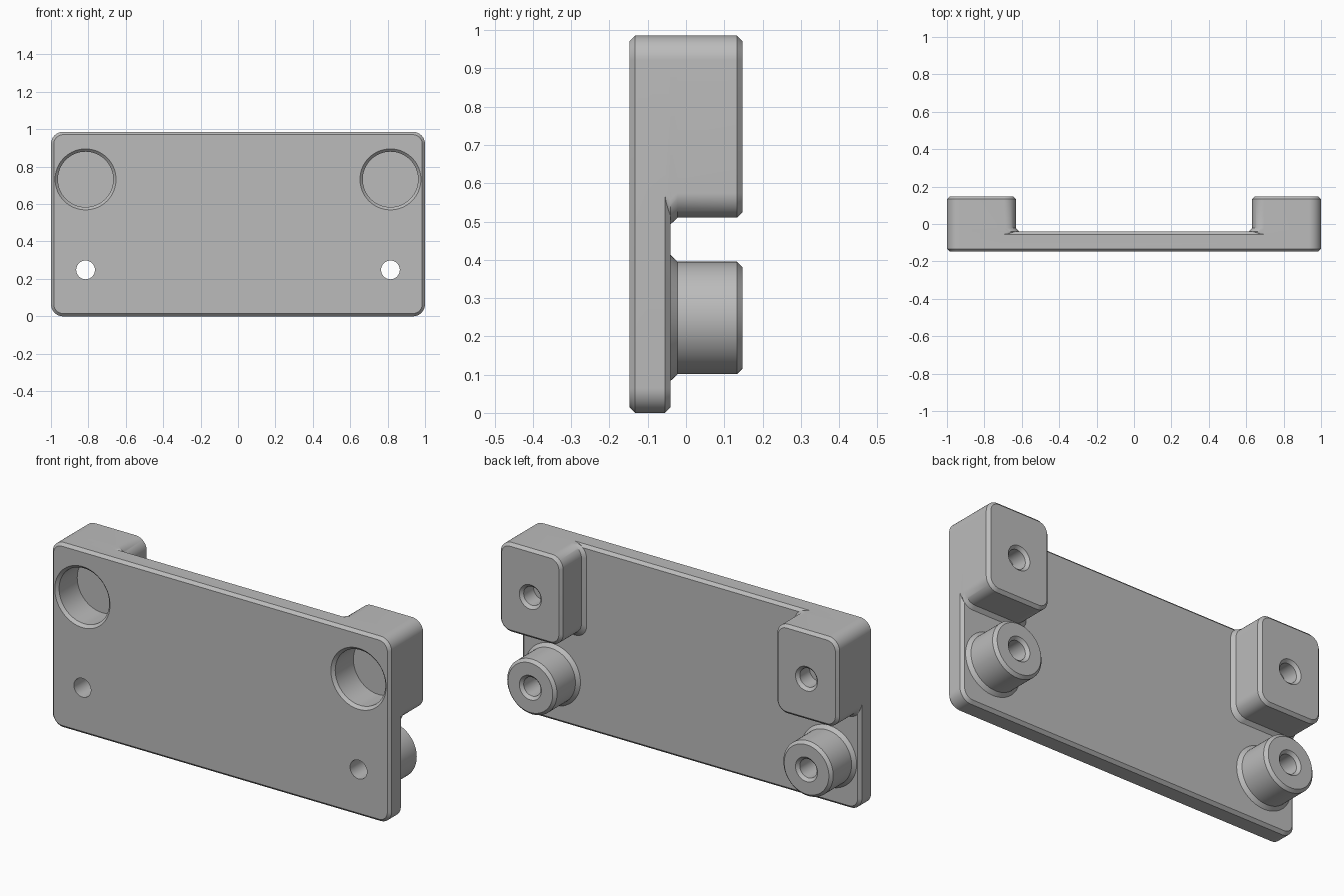
import bpy
import bmesh
from math import sin, cos, pi, radians

cube = bpy.data.objects.get("Cube")
if cube:
    bpy.data.objects.remove(cube, do_unlink=True)

FRONT, FACE, BACK = -0.148, -0.04, 0.148   # plate front, plate rear, boss rear
TOP = 0.986
CH = 0.015                                 # edge chamfer
FL = 0.018                                 # flare where bosses meet the plate
HX, LOW_Z, HIGH_Z = 0.815, 0.248, 0.732    # fixing centres

grey = bpy.data.materials.new("plain grey")
grey.use_nodes = True
colour = (0.5, 0.5, 0.5, 1)
grey.diffuse_color = colour
grey.node_tree.nodes["Principled BSDF"].inputs["Base Color"].default_value = colour


def rounded(x0, x1, z0, z1, r, steps=16):
    """Outline of a rounded rectangle in the xz plane."""
    pts = []
    corners = [(x1 - r, z1 - r), (x0 + r, z1 - r), (x0 + r, z0 + r), (x1 - r, z0 + r)]
    for q, (cx, cz) in enumerate(corners):
        for i in range(steps + 1):
            a = pi / 2 * (q + i / steps)
            pts.append((cx + r * cos(a), cz + r * sin(a)))
    return pts


def circle(x, z, r, steps=64):
    return [(x + r * cos(2 * pi * i / steps), z + r * sin(2 * pi * i / steps))
            for i in range(steps)]


def loft(name, sections):
    """Solid through outlines placed at increasing y."""
    bm = bmesh.new()
    rings = [[bm.verts.new((x, y, z)) for x, z in pts] for y, pts in sections]
    for a, b in zip(rings, rings[1:]):
        for i in range(len(a)):
            j = (i + 1) % len(a)
            bm.faces.new((a[i], a[j], b[j], b[i]))
    bm.faces.new(rings[0])
    bm.faces.new(rings[-1])
    bmesh.ops.recalc_face_normals(bm, faces=bm.faces)
    mesh = bpy.data.meshes.new(name)
    bm.to_mesh(mesh)
    bm.free()
    mesh.materials.append(grey)
    ob = bpy.data.objects.new(name, mesh)
    bpy.context.collection.objects.link(ob)
    return ob


def combine(body, tool, operation):
    mod = body.modifiers.new(tool.name, 'BOOLEAN')
    mod.operation, mod.solver, mod.object = operation, 'EXACT', tool
    tool.hide_render = True
    bpy.context.view_layer.objects.active = body
    bpy.ops.object.modifier_apply(modifier=mod.name)
    bpy.data.objects.remove(tool, do_unlink=True)


def plate_outline(d):
    return rounded(-1 + d, 1 - d, d, TOP - d, 0.065 - d)


def block_outline(side, d, flare=0):
    # The flare only spreads inward and downward, staying flush with the plate edges
    a, b = sorted((side * (0.632 + d - flare), side * (1 - d)))
    return rounded(a, b, 0.51 + d - flare, TOP - d, 0.065 - d)


# Chamfered mounting plate
body = loft("mounting_plate", [
    (FRONT, plate_outline(CH)), (FRONT + CH, plate_outline(0)),
    (FACE - CH, plate_outline(0)), (FACE, plate_outline(CH))])

for side in (1, -1):
    x = side * HX
    # Square upper block
    combine(body, loft("upper_block", [
        (-0.1, block_outline(side, 0)), (FACE - CH, block_outline(side, 0)),
        (FACE - 0.001, block_outline(side, 0, FL)),
        (FACE + FL, block_outline(side, 0)),
        (BACK - CH, block_outline(side, 0)), (BACK, block_outline(side, CH))]), 'UNION')
    # Round lower boss
    combine(body, loft("lower_boss", [
        (-0.1, circle(x, LOW_Z, 0.147)), (FACE - CH, circle(x, LOW_Z, 0.147)),
        (FACE - 0.001, circle(x, LOW_Z, 0.147 + FL)),
        (FACE + FL, circle(x, LOW_Z, 0.147)),
        (BACK - CH, circle(x, LOW_Z, 0.147)),
        (BACK, circle(x, LOW_Z, 0.147 - CH))]), 'UNION')
    # Wide blind pocket in the front
    combine(body, loft("front_pocket", [
        (FRONT - CH, circle(x, HIGH_Z, 0.163 + CH)),
        (FRONT + CH, circle(x, HIGH_Z, 0.163 - CH)),
        (0.02, circle(x, HIGH_Z, 0.163 - CH))]), 'DIFFERENCE')
    # Countersunk rear holes: blind in the block, through in the boss
    for name, z, start in (("block_hole", HIGH_Z, 0.05), ("boss_hole", LOW_Z, -0.3)):
        combine(body, loft(name, [
            (start, circle(x, z, 0.05)), (BACK - CH, circle(x, z, 0.05)),
            (BACK + CH, circle(x, z, 0.05 + 2 * CH))]), 'DIFFERENCE')

# Smooth curved walls, crisp chamfers
bpy.ops.object.select_all(action='DESELECT')
body.select_set(True)
bpy.context.view_layer.objects.active = body
bpy.ops.object.shade_smooth_by_angle(angle=radians(30))
